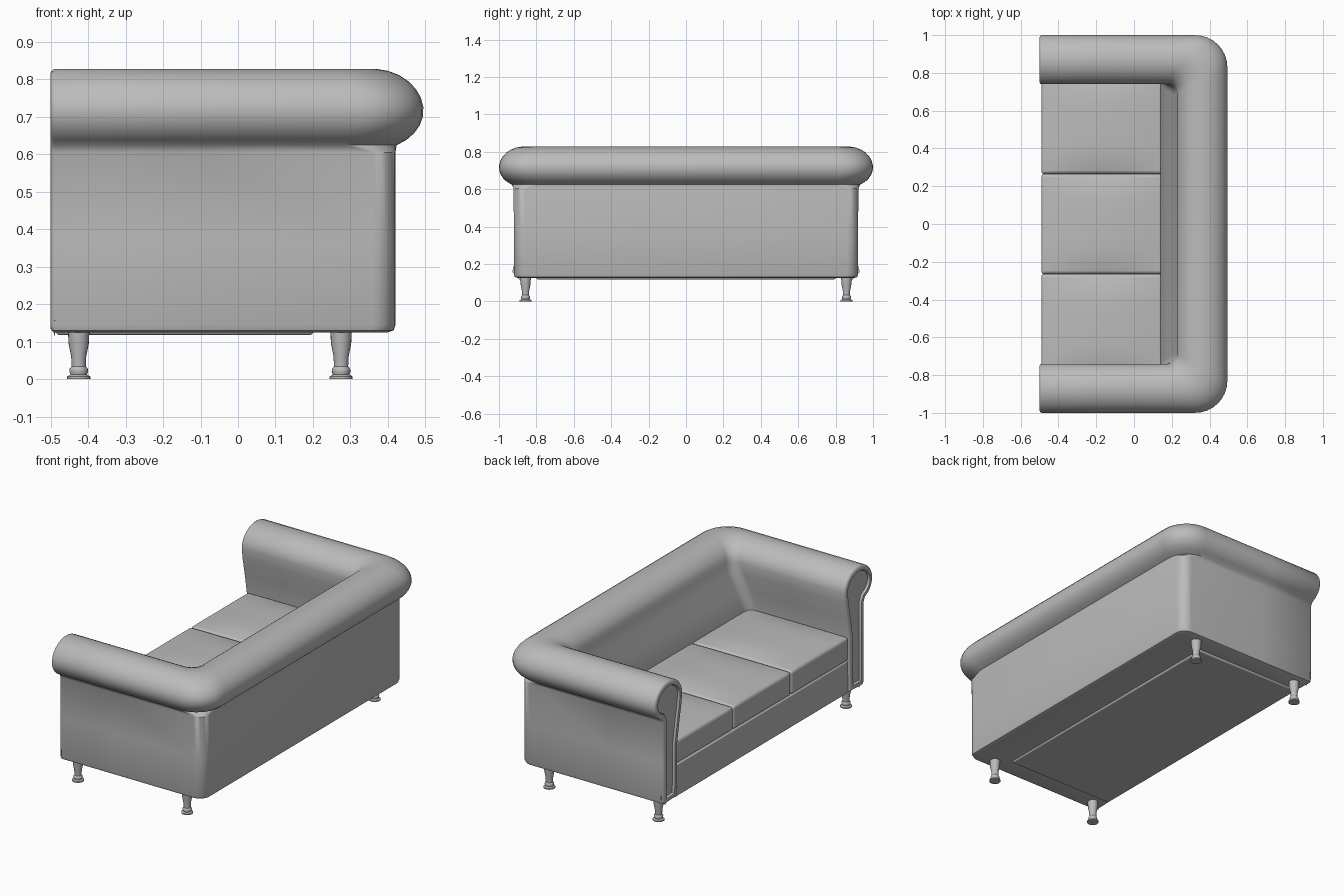
import bpy, bmesh
from math import sin, cos, pi, radians

cube = bpy.data.objects.get("Cube")
if cube:
    bpy.data.objects.remove(cube)

# One upholstery colour throughout
grey = bpy.data.materials.new("soft_grey")
grey.use_nodes = True
tone = (0.5, 0.5, 0.5, 1)
grey.diffuse_color = tone
grey.node_tree.nodes["Principled BSDF"].inputs["Base Color"].default_value = tone


def finish(name, bm, bevel=0, segments=3):
    bmesh.ops.recalc_face_normals(bm, faces=bm.faces)
    mesh = bpy.data.meshes.new(name)
    bm.to_mesh(mesh)
    bm.free()
    obj = bpy.data.objects.new(name, mesh)
    bpy.context.collection.objects.link(obj)
    mesh.materials.append(grey)
    if bevel:
        mod = obj.modifiers.new("soft_edges", "BEVEL")
        mod.width, mod.segments = bevel, segments
        mod.limit_method = "ANGLE"
        mod.angle_limit = radians(40)
    bpy.ops.object.select_all(action="DESELECT")
    obj.select_set(True)
    bpy.context.view_layer.objects.active = obj
    bpy.ops.object.shade_smooth_by_angle(angle=radians(40))
    return obj


def box(x0, x1, y0, y1, z0, z1):
    bm = bmesh.new()
    bmesh.ops.create_cube(bm, size=1)
    for v in bm.verts:
        v.co = (x0 + (v.co.x + .5) * (x1 - x0),
                y0 + (v.co.y + .5) * (y1 - y0),
                z0 + (v.co.z + .5) * (z1 - z0))
    return bm


# Arms and back: each profile point (arm y, back x, z, corner radius)
# traces a rounded U in plan
FRONT = -0.49
profile = [(.79, .13, .13, .03), (.90, .40, .125, .05), (.915, .415, .13, .06),
           (.92, .42, .145, .06), (.92, .42, .37, .06), (.922, .42, .605, .06)]
for i in range(19):
    a = radians(-62 + 242 * i / 18)
    profile.append((.87 + .13 * cos(a), .36 + .135 * cos(a),
                    .717 + (.105 + .006 * max(0, sin(a))) * sin(a), .11 + .06 * cos(a)))
profile += [(.745, .21, .66, .06), (.765, .175, .56, .06), (.785, .14, .44, .05)]


def u_contour(y, x, r, steps=8):
    half = [(FRONT, y), (-.15, y)]
    for i in range(steps + 1):
        a = pi / 2 * (1 - i / steps)
        half.append((x - r + r * cos(a), y - r + r * sin(a)))
    return half + [(px, -py) for px, py in reversed(half)]


bm = bmesh.new()
rows = [[bm.verts.new((px, py, z)) for px, py in u_contour(y, x, r)]
        for y, x, z, r in profile]
for row, nxt in zip(rows, rows[1:] + rows[:1]):
    for i in range(len(row) - 1):
        bm.faces.new((row[i], row[i + 1], nxt[i + 1], nxt[i]))
caps = [bm.faces.new([row[k] for row in rows]) for k in (0, -1)]
bmesh.ops.recalc_face_normals(bm, faces=bm.faces)
# Rounded rim and recessed panel on the arm fronts
for thick, depth in ((.004, .006), (.006, .004), (.018, 0), (.006, -.012)):
    bmesh.ops.inset_individual(bm, faces=caps, thickness=thick, depth=depth,
                               use_even_offset=True)
finish("arms_and_back", bm)

# Seat base with front rail
finish("seat_base", box(-.485, .2, -.8, .8, .118, .305), .008)

# Three crowned seat cushions
for name, y0, y1 in (("right_cushion", -.79, -.266), ("middle_cushion", -.264, .264),
                     ("left_cushion", .266, .79)):
    bm = box(-.49, .15, y0, y1, .31, .445)
    bmesh.ops.subdivide_edges(bm, edges=bm.edges[:], cuts=7, use_grid_fill=True)
    for v in bm.verts:
        if v.co.z > .44:
            u = (v.co.x + .17) / .32
            w = (2 * v.co.y - y0 - y1) / (y1 - y0)
            v.co.z += .025 * (1 - u * u) * (1 - w ** 4)
    finish(name, bm, .014)

# Turned legs
leg_profile = [(0, 0), (.031, 0), (.031, .007), (.022, .012), (.025, .021), (.024, .028),
               (.019, .034), (.02, .06), (.027, .095), (.029, .135), (0, .135)]
for side, sy in (("left", 1), ("right", -1)):
    for end, x in (("front", -.425), ("rear", .275)):
        bm = bmesh.new()
        verts = [bm.verts.new((x + r, sy * .858, z)) for r, z in leg_profile]
        edges = [bm.edges.new(pair) for pair in zip(verts, verts[1:])]
        bmesh.ops.spin(bm, geom=verts + edges, cent=(x, sy * .858, 0), axis=(0, 0, 1),
                       angle=2 * pi, steps=20)
        bmesh.ops.remove_doubles(bm, verts=bm.verts, dist=.0001)
        finish(f"{end}_{side}_leg", bm)
